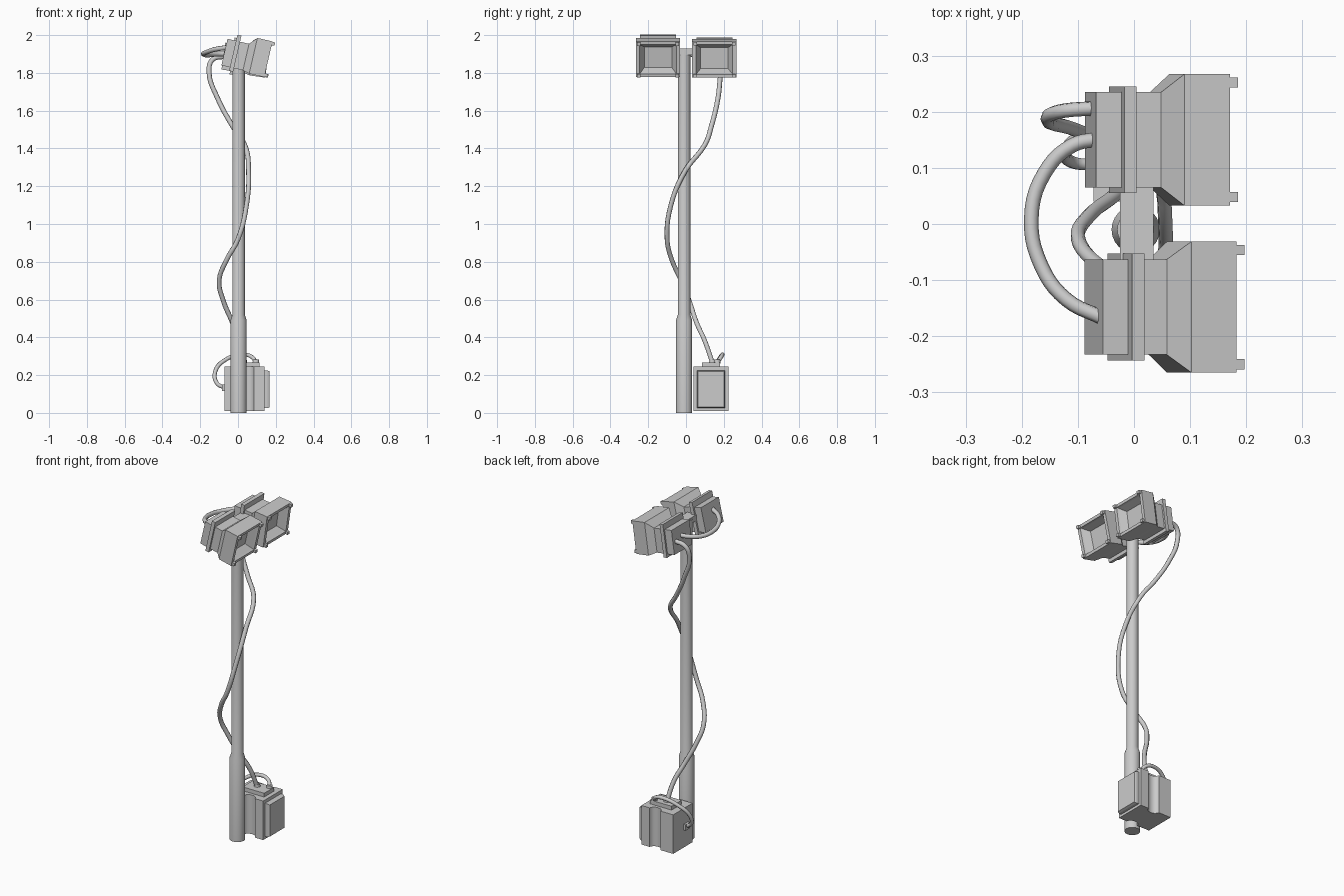
import bpy, bmesh, math
from mathutils import Matrix, Vector

if "Cube" in bpy.data.objects:
    bpy.data.objects.remove(bpy.data.objects["Cube"])


def finish(name, bm, matrix=None, smooth=False):
    bmesh.ops.recalc_face_normals(bm, faces=bm.faces)
    me = bpy.data.meshes.new(name)
    bm.to_mesh(me)
    bm.free()
    ob = bpy.data.objects.new(name, me)
    bpy.context.collection.objects.link(ob)
    if matrix:
        ob.matrix_world = matrix
    if smooth:
        bpy.ops.object.select_all(action='DESELECT')
        ob.select_set(True)
        bpy.context.view_layer.objects.active = ob
        bpy.ops.object.shade_smooth_by_angle(angle=math.radians(35))
    return ob


def loft(name, rings, matrix=None, smooth=False):
    """Skin a list of equal-length point rings and cap both ends."""
    bm = bmesh.new()
    vs = [[bm.verts.new(p) for p in r] for r in rings]
    n = len(vs[0])
    for a, b in zip(vs, vs[1:]):
        for i in range(n):
            j = (i + 1) % n
            bm.faces.new((a[i], a[j], b[j], b[i]))
    bm.faces.new(vs[0])
    bm.faces.new(vs[-1])
    return finish(name, bm, matrix, smooth)


def rect(s, hw, hh, zo=0, y=0):
    return [(s, y - hw, zo - hh), (s, y + hw, zo - hh), (s, y + hw, zo + hh), (s, y - hw, zo + hh)]


def box(name, lo, hi, matrix=None):
    hw, hh = (hi[1] - lo[1]) / 2, (hi[2] - lo[2]) / 2
    y, z = (hi[1] + lo[1]) / 2, (hi[2] + lo[2]) / 2
    return loft(name, [rect(lo[0], hw, hh, z, y), rect(hi[0], hw, hh, z, y)], matrix)


def circle(c, r, z, n=24):
    return [(c[0] + r * math.cos(2 * math.pi * i / n), c[1] + r * math.sin(2 * math.pi * i / n), z)
            for i in range(n)]


def cable(name, pts, r):
    cu = bpy.data.curves.new(name, 'CURVE')
    cu.dimensions = '3D'
    cu.bevel_depth = r
    cu.bevel_resolution = 2
    cu.resolution_u = 5
    cu.use_fill_caps = True
    sp = cu.splines.new('BEZIER')
    sp.bezier_points.add(len(pts) - 1)
    for b, p in zip(sp.bezier_points, pts):
        b.co = p
        b.handle_left_type = b.handle_right_type = 'AUTO'
    ob = bpy.data.objects.new(name, cu)
    bpy.context.collection.objects.link(ob)
    return ob


# Pole with thicker sleeve at the base
P = (0.003, -0.01)
loft("pole", [circle(P, r, z) for r, z in
              [(.043, 0), (.043, .49), (.033, .52), (.033, 1.92)]], smooth=True)
box("crossbar", (-.025, -.075, 1.895), (.035, .075, 1.93))


# Floodlights, facing +x and tilted down
def floodlight(side, x, y, z, tilt):
    m = Matrix.Translation((x, y, z)) @ Matrix.Rotation(math.radians(tilt), 4, 'Y')
    loft(side + "_lamp_housing", [
        rect(-.07, .085, .072, -.015), rect(.047, .085, .072, -.015),
        rect(.083, .117, .097), rect(.165, .117, .097),
        rect(.165, .097, .08), rect(.155, .093, .076),
        rect(.115, .073, .056)], m)
    box(side + "_lamp_band", (-.024, -.095, -.106), (-.002, .095, .09), m)
    for i, sy in enumerate((-1, 1)):
        for j, sz in enumerate((-1, 1)):
            cy, cz = sy * .102, sz * .086
            box(f"{side}_lamp_clip_{i}{j}", (.155, cy - .009, cz - .009),
                (.18, cy + .009, cz + .009), m)


floodlight("left", -.006, .15, 1.894, 8)
floodlight("right", 0, -.148, 1.909, 13)

# Battery box: plan outline with a rounded groove down each flank
ym, hw = .1325, .0925
gx, gr, gd = .048, .036, .028
half = [(.14, hw), (.09, hw)]
half += [(gx + gr * math.cos(a), hw - gd * math.sin(a))
         for a in [math.pi * k / 8 for k in range(9)]]
half += [(-.072, hw)]
outline = [(x, ym + y) for x, y in half] + [(x, ym - y) for x, y in reversed(half)]
loft("battery_box", [[(x, y, z) for x, y in outline] for z in (.01, .245)], smooth=True)
loft("battery_panel", [rect(.135, .075, .1, .125, ym), rect(.155, .075, .1, .125, ym),
                       rect(.168, .07, .095, .125, ym)])
box("battery_lid", (-.03, .085, .24), (.115, .18, .268))
for k, (x, y) in enumerate([(.03, .14), (.095, .165)]):
    loft(f"lid_grommet_{k}", [circle((x, y), .018, .262, 12), circle((x, y), .016, .282, 12)], smooth=True)
box("rear_socket", (-.085, .085, .115), (-.068, .125, .15))

# Cables
cable("main_cable", [
    (.03, .14, .265), (.01, .1, .38), (-.03, .055, .48), (-.08, .015, .6), (-.1, -.025, .7),
    (-.06, -.075, .81), (0, -.1, .92), (.045, -.08, 1.1), (.056, -.005, 1.28),
    (.035, .1, 1.42), (-.03, .135, 1.52), (-.11, .17, 1.67), (-.153, .185, 1.8),
    (-.135, .2, 1.87), (-.06, .207, 1.888)], .013)
cable("lamp_link_cable", [
    (-.06, .152, 1.90), (-.11, .14, 1.90), (-.16, .09, 1.895), (-.183, .01, 1.9),
    (-.165, -.075, 1.91), (-.12, -.135, 1.925), (-.055, -.168, 1.935)], .013)
cable("battery_cable", [
    (.095, .165, .265), (.075, .185, .295), (.02, .193, .31), (-.06, .175, .285),
    (-.12, .135, .22), (-.11, .11, .155), (-.065, .105, .132)], .011)
